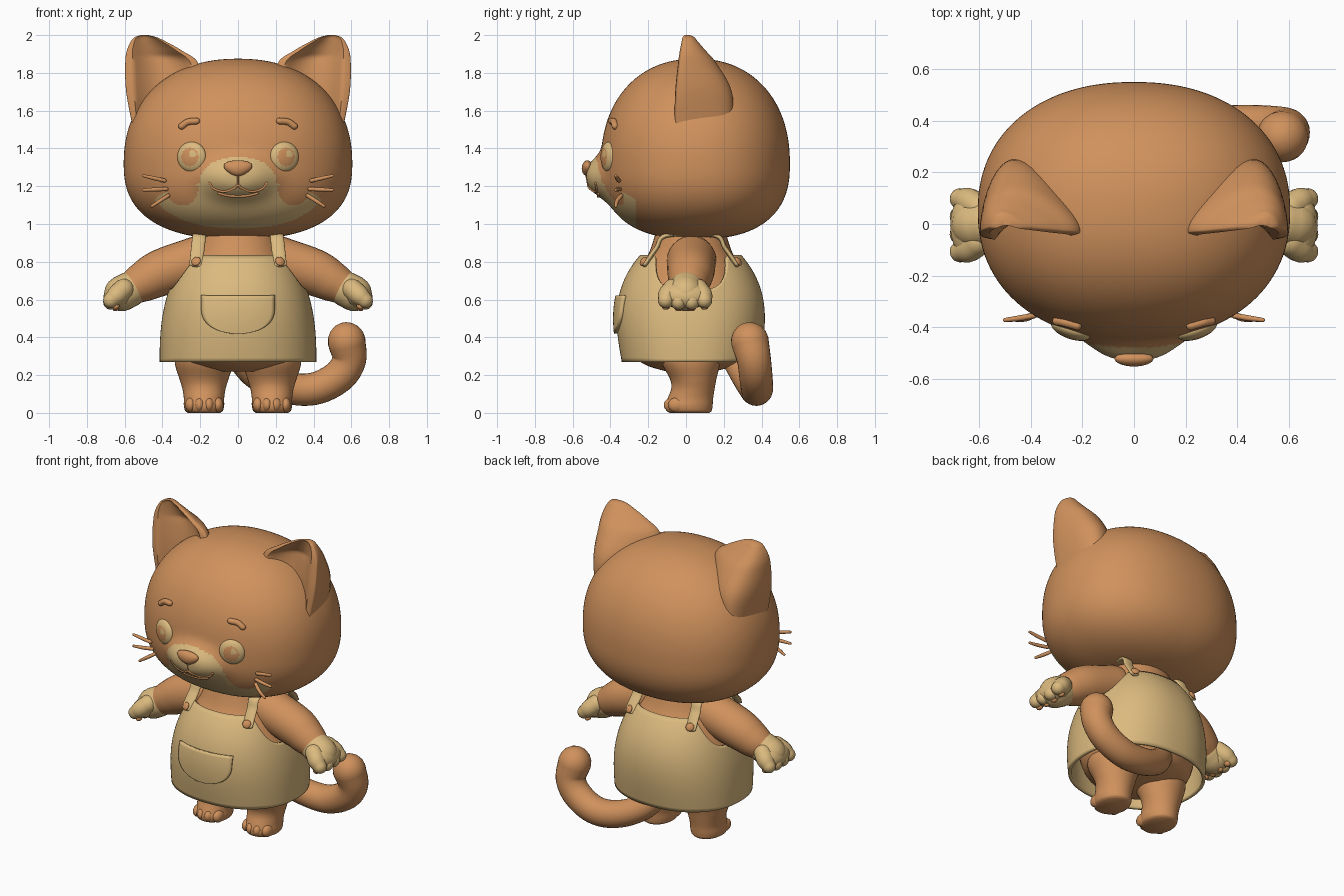
import bpy, bmesh, math
from mathutils import Vector, Matrix, Euler

if "Cube" in bpy.data.objects:
    bpy.data.objects.remove(bpy.data.objects["Cube"])

def material(name, col):
    m = bpy.data.materials.new(name)
    m.diffuse_color = (*col, 1)
    m.use_nodes = True
    m.node_tree.nodes["Principled BSDF"].inputs["Base Color"].default_value = m.diffuse_color
    return m

FUR = material("ginger fur", (0.63, 0.285, 0.108))
CREAM = material("cream", (0.71, 0.49, 0.21))

def finish(name, bm, mat, rule=None, angle=50):
    """Turn a bmesh into a smooth object; rule(face centre) picks cream faces."""
    bmesh.ops.remove_doubles(bm, verts=bm.verts, dist=1e-5)
    bmesh.ops.recalc_face_normals(bm, faces=bm.faces)
    me = bpy.data.meshes.new(name)
    if rule:
        for f in bm.faces:
            f.material_index = 1 if rule(f.calc_center_median()) else 0
    bm.to_mesh(me)
    bm.free()
    me.materials.append(mat)
    if rule:
        me.materials.append(CREAM)
    me.shade_smooth()
    me.set_sharp_from_angle(angle=math.radians(angle))
    ob = bpy.data.objects.new(name, me)
    bpy.context.collection.objects.link(ob)
    return ob

def skin(name, rings, mat):
    bm = bmesh.new()
    vs = [[bm.verts.new(p) for p in r] for r in rings]
    n = len(vs[0])
    for a, b in zip(vs, vs[1:]):
        for i in range(n):
            bm.faces.new((a[i], a[(i + 1) % n], b[(i + 1) % n], b[i]))
    bm.faces.new(vs[0])
    bm.faces.new(vs[-1])
    return finish(name, bm, mat)

def spline(rows, steps=6):
    """Catmull-Rom through rows of numbers."""
    rows = [Vector(r) for r in rows]
    ext = [2 * rows[0] - rows[1]] + rows + [2 * rows[-1] - rows[-2]]
    out = []
    for i in range(1, len(ext) - 2):
        p0, p1, p2, p3 = ext[i - 1:i + 3]
        for k in range(steps):
            t = k / steps
            out.append(0.5 * (2 * p1 + (p2 - p0) * t + (2 * p0 - 5 * p1 + 4 * p2 - p3) * t * t
                              + (3 * p1 - p0 - 3 * p2 + p3) * t ** 3))
    return out + [rows[-1]]

def tube(name, pts, mat, ref=(0, 1, 0), n=20, flat=1.0):
    """Round-ended tube through (x, y, z, radius); flat scales thickness across ref."""
    path = spline(pts)
    pos, rad = [p.to_3d() for p in path], [p[3] for p in path]
    rings = []
    def ring(c, t, r):
        u = (Vector(ref) - t * t.dot(Vector(ref))).normalized()
        v = t.cross(u)
        rings.append([c + r * math.cos(a) * u + r * flat * math.sin(a) * v
                      for a in (2 * math.pi * i / n for i in range(n))])
    caps = [math.radians(a) for a in (20, 40, 60, 75, 86)]
    t0, t1 = (pos[1] - pos[0]).normalized(), (pos[-1] - pos[-2]).normalized()
    for a in reversed(caps):
        ring(pos[0] - t0 * rad[0] * flat * math.sin(a), t0, rad[0] * math.cos(a))
    for i, c in enumerate(pos):
        t = (pos[min(i + 1, len(pos) - 1)] - pos[max(i - 1, 0)]).normalized()
        ring(c, t, rad[i])
    for a in caps:
        ring(pos[-1] + t1 * rad[-1] * flat * math.sin(a), t1, rad[-1] * math.cos(a))
    return skin(name, rings, mat)

def loft(name, rows, mat, cx=0, n=40):
    """Stack of ellipses from (z, y centre, x radius, y radius)."""
    return skin(name, [[(cx + r[2] * math.cos(a), r[1] + r[3] * math.sin(a), r[0])
                        for a in (2 * math.pi * i / n for i in range(n))] for r in spline(rows)], mat)

def ball(name, loc, radii, mat, rot=(0, 0, 0), rule=None, seg=32):
    bm = bmesh.new()
    bmesh.ops.create_uvsphere(bm, u_segments=seg, v_segments=seg // 2, radius=1)
    ob = finish(name, bm, mat, rule)
    ob.data.transform(Matrix.LocRotScale(Vector(loc), Euler(rot), Vector(radii)))
    return ob

def sheet(name, fn, nu, nv, mat, thick):
    bm = bmesh.new()
    g = [[bm.verts.new(fn(i / nu, j / nv)) for i in range(nu + 1)] for j in range(nv + 1)]
    for j in range(nv):
        for i in range(nu):
            bm.faces.new((g[j][i], g[j][i + 1], g[j + 1][i + 1], g[j + 1][i]))
    ob = finish(name, bm, mat)
    m = ob.modifiers.new("thickness", 'SOLIDIFY')
    m.thickness, m.offset = thick, 0
    return ob

# Head: squashed superellipsoid with a muzzle bump, cream lower face, ginger cheeks
P = 2.2
def bump(x, z):
    return 0.08 * math.exp(-((x / 0.19) ** 2 + ((z - 1.245) / 0.11) ** 2) ** 1.6)

def face_y(x, z):
    h, p = (0.555, P) if z > 1.32 else (0.40, 2.5)
    r = max(0, 1 - abs((z - 1.32) / h) ** p) ** (1 / p)
    return 0.05 - 0.5 * max(r ** P - abs(x / 0.605) ** P, 0) ** (1 / P) - bump(x, z)

def cream_face(c):
    x, z = abs(c.x), c.z
    if c.y > -0.265 or math.hypot(x - 0.295, z - 1.18) < 0.082:
        return False
    return (x / 0.47) ** 2 + ((z - 1.08) / 0.15) ** 2 < 1 or (x / 0.2) ** 2 + ((z - 1.235) / 0.12) ** 2 < 1

bm = bmesh.new()
bmesh.ops.create_uvsphere(bm, u_segments=300, v_segments=200, radius=1)
for v in bm.verts:
    p = P if v.co.z > 0 else 2.5
    flat = (abs(v.co.x) ** P + abs(v.co.y) ** P) ** (1 / P)
    d = v.co / (flat ** p + abs(v.co.z) ** p) ** (1 / p)
    v.co = (0.605 * d.x, 0.05 + 0.5 * d.y, 1.32 + (0.555 if d.z > 0 else 0.40) * d.z)
    if d.y < 0:
        v.co.y -= bump(v.co.x, v.co.z) * min(1, -2 * d.y)
finish("head", bm, FUR, cream_face)

# Nose and mouth
nose = ball("nose", (0, -0.522, 1.295), (0.072, 0.03, 0.042), FUR)
for v in nose.data.vertices:
    v.co.x *= 1 + 8 * (v.co.z - 1.295)
def on_face(pts, r, lift=0.0):
    return [(x, face_y(x, z) - lift, z, r) for x, z in pts]
tube("mouth", on_face([(-.15, 1.215), (-.125, 1.185), (-.07, 1.172), (-.02, 1.19), (0, 1.205),
                       (.02, 1.19), (.07, 1.172), (.125, 1.185), (.15, 1.215)], 0.007), FUR, n=10)
tube("lower_lip", on_face([(-.1, 1.162), (-.05, 1.15), (0, 1.147), (.05, 1.15), (.1, 1.162)], 0.008), FUR, n=10)
tube("nose_line", on_face([(0, 1.26), (0, 1.205)], 0.005), FUR, n=10)

# Apron cross-section
def apron_size(z):
    u = (z - 0.27) / 0.56
    return 0.405 - 0.135 * u ** 2.6, 0.355 + 0.1 * u - 0.195 * u ** 3
Q = 2.25
def apron_y(x, z, side=-1):
    a, b = apron_size(z)
    return 0.025 + side * b * max(0, 1 - abs(x / a) ** Q) ** (1 / Q)

def apron(u, v):
    c, s = math.cos(u * 2 * math.pi), math.sin(u * 2 * math.pi)
    nx = math.copysign(abs(c) ** (2 / Q), c)
    ny = math.copysign(abs(s) ** (2 / Q), s)
    k = min(1, max(0, (abs(nx) - 0.74) / 0.26))
    z = 0.27 + (0.56 - 0.18 * k * k * (3 - 2 * k)) * v
    a, b = apron_size(z)
    return a * nx, 0.025 + b * ny, z
sheet("apron", apron, 120, 24, CREAM, 0.02)

# Rounded front pocket following the apron
def pocket(u, v):
    z = 0.42 + 0.2 * v ** 1.7
    w = 0.19 * max(0, 1 - max(0, (0.55 - z) / 0.13) ** 2.4) ** 0.5
    x = w * (2 * u - 1)
    return x, apron_y(x, z) - 0.016, z
sheet("pocket", pocket, 20, 20, CREAM, 0.025)

# Torso
loft("torso", [(.22, .025, .12, .13), (.25, .025, .24, .23), (.3, .025, .33, .29), (.45, .025, .36, .34),
               (.6, .025, .345, .33), (.75, .025, .285, .275), (.85, .025, .235, .22), (.97, .025, .2, .18)], FUR)

# Tail sweeping out to one side
tube("tail", [(0, .25, .3, .07), (.1, .315, .2, .078), (.25, .36, .135, .083), (.4, .375, .127, .086),
              (.53, .37, .19, .088), (.588, .36, .28, .09), (.575, .338, .38, .1)], FUR, n=28)

for s, side in ((-1, "left"), (1, "right")):
    # Ear: sections with a scooped front and a back bulging to the outer side
    rings = []
    for z, xi, xo, yf, d in spline([(1.5, .32, .555, -.05, .28), (1.7, .2, .592, -.045, .27),
                                    (1.85, .21, .597, -.03, .18), (1.92, .3, .588, -.02, .115),
                                    (1.97, .39, .565, -.01, .065), (1.99, .435, .545, -.005, .045),
                                    (2.0, .475, .515, .005, .015)]):
        ring = []
        for i in range(48):
            a = 2 * math.pi * i / 48
            c, sn = math.cos(a), math.sin(a)
            scoop = min(0.6 * d, 0.09) * max(0, 1 - (c / 0.78) ** 2)
            y = yf + d * sn * (1 + 0.4 * c) if sn >= 0 else yf + 0.02 * sn + scoop
            ring.append((s * ((xi + xo) / 2 + (xo - xi) / 2 * c), y, z))
        rings.append(ring)
    skin(side + "_ear", rings, FUR)

    # Eye with ginger iris and cream glint
    def not_iris(c):
        return c.y > 0 or math.hypot(c.x, c.z) > 0.6 or math.hypot(c.x - 0.2, c.z - 0.2) < 0.24
    ball(side + "_eye", (s * .245, face_y(.245, 1.355) + .008, 1.355), (.08, .035, .08), FUR,
         (0, 0, s * .35), not_iris, 64)
    # Brow and whiskers
    tube(side + "_brow", on_face([(s * .22, 1.545), (s * .265, 1.54), (s * .298, 1.518)], 0.018, .004), FUR, n=14)
    for i, (x0, z0, x1, z1) in enumerate(((.39, 1.23, .5, 1.255), (.38, 1.185, .5, 1.18), (.37, 1.15, .455, 1.095))):
        tube(f"{side}_whisker_{i + 1}", [(s * x0, face_y(x0, z0) - .01, z0, .011), (s * (x0 + x1) / 2, -.365, (z0 + z1) / 2, .011),
                                         (s * x1, -.372, z1, .008)], FUR, n=10)

    # Strap over the shoulder with a button at each end
    yf, yb = apron_y(.22, .77) - .015, apron_y(.22, .77, 1) + .015
    tube(side + "_strap", [(s * .222, yf, .785, .036), (s * .213, yf + .06, .87, .036), (s * .205, -.1, .94, .036),
                           (s * .205, .15, .94, .036), (s * .213, yb - .06, .87, .036), (s * .222, yb, .785, .036)],
         CREAM, ref=(1, 0, 0), flat=0.35)
    for f, y, label in ((-1, yf, "front"), (1, yb, "back")):
        ball(f"{side}_{label}_button", (s * .222, y + f * .008, .802), (.026, .013, .026), FUR,
             (f * .5, 0, -f * s * .45), seg=20)

    # Arm, cream paw, fingers and pads
    tube(side + "_arm", [(s * .2, .03, .81, .13), (s * .4, .025, .745, .124), (s * .5, .015, .695, .108),
                         (s * .56, .005, .662, .09)], FUR, n=28)
    tube(side + "_paw", [(s * .568, .003, .657, .0935), (s * .615, -.003, .632, .094)], CREAM, n=28)
    ball(side + "_palm", (s * .635, -.005, .622), (.08, .132, .07), CREAM, (0, s * .6, 0))
    for i in range(4):
        y = -.107 + .068 * i
        drop = .008 if i in (1, 2) else 0
        tube(f"{side}_finger_{i + 1}", [(s * .605, y * .65, .655, .055), (s * .642, y * .9, .622, .053),
                                        (s * .672, y, .596 - drop, .042)], CREAM, n=16)
        ball(f"{side}_finger_pad_{i + 1}", (s * .645, y, .562 - drop), (.02, .022, .014), FUR, (0, s * .6, 0), seg=14)
    ball(side + "_palm_pad", (s * .595, -.005, .565), (.03, .05, .02), FUR, (0, s * .6, 0), seg=20)

    # Leg and toes
    loft(side + "_leg", [(0, .018, .085, .105), (.012, .016, .1, .12), (.04, .015, .107, .126), (.08, .024, .107, .12),
                         (.13, .037, .115, .115), (.18, .038, .13, .123), (.27, .025, .155, .155),
                         (.36, .02, .14, .15)], FUR, cx=s * .18)
    for i, x in enumerate((.106, .154, .203, .251)):
        ball(f"{side}_toe_{i + 1}", (s * x, -.07 if i in (1, 2) else -.048, .042), (.029, .048, .04), FUR, seg=20)
